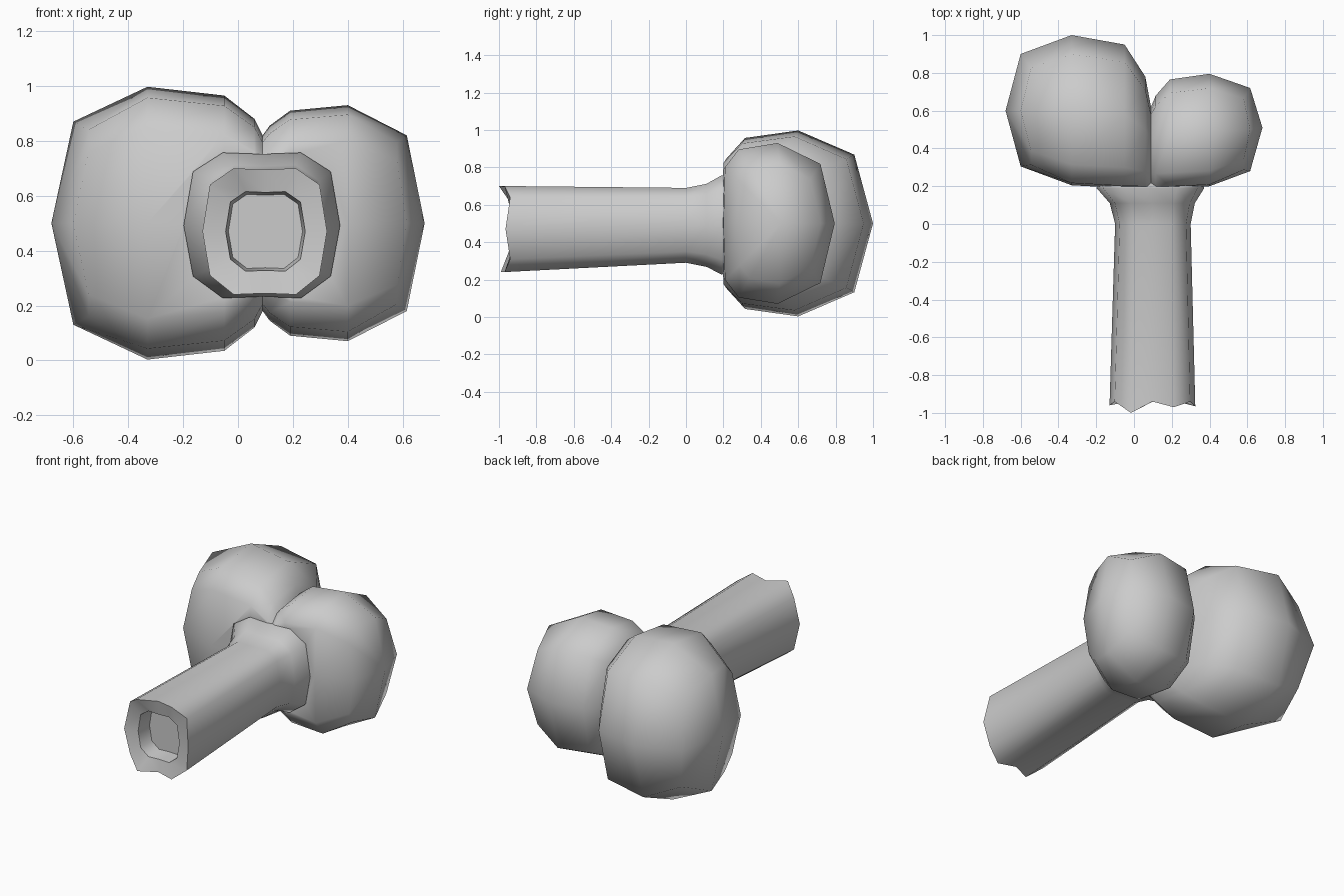
import bpy, bmesh

if "Cube" in bpy.data.objects:
    bpy.data.objects.remove(bpy.data.objects["Cube"])


def make_object(name, rings, start_pole=None, end_pole=None):
    """Loft closed rings; each end is a pole fan or a flat cap."""
    bm = bmesh.new()
    vr = [[bm.verts.new(p) for p in r] for r in rings]
    n = len(vr[0])
    for a, b in zip(vr, vr[1:]):
        for i in range(n):
            j = (i + 1) % n
            bm.faces.new((a[i], a[j], b[j], b[i]))
    for ring, pole in ((vr[0], start_pole), (vr[-1], end_pole)):
        if pole:
            p = bm.verts.new(pole)
            for i in range(n):
                bm.faces.new((ring[i], ring[(i + 1) % n], p))
        else:
            bm.faces.new(ring)
    bmesh.ops.recalc_face_normals(bm, faces=bm.faces)
    me = bpy.data.meshes.new(name)
    bm.to_mesh(me)
    bm.free()
    ob = bpy.data.objects.new(name, me)
    bpy.context.collection.objects.link(ob)
    return ob


def knob_ring(x, yf, ym, yb, zh, dx=0.0):
    """Ten-sided section in the yz plane, flatter towards the shaft."""
    d = ym - yf
    top = [(x, yf, 0), (x + dx, yf + 0.03 * d, 0.7 * zh),
           (x + dx, yf + 0.28 * d, 0.92 * zh), (x, ym, zh),
           (x + dx, ym + 0.75 * (yb - ym), 0.74 * zh), (x, yb, 0)]
    pts = top + [(px, py, -pz) for px, py, pz in reversed(top[1:-1])]
    return [(px, py, pz + 0.5) for px, py, pz in pts]


def shaft_ring(y, xc, zc, hx, hz, wobble=None):
    """Twelve-sided section in the xz plane, optional ragged rim."""
    unit = [(1, 0), (.88, .74), (.5, 1), (0, .98), (-.5, 1), (-.88, .74),
            (-1, 0), (-.88, -.7), (-.5, -1), (0, -.98), (.5, -1), (.88, -.7)]
    w = wobble or [0] * 12
    return [(xc + u * hx, y + d, zc + v * hz) for (u, v), d in zip(unit, w)]


# Two rounded knobs sharing one crease, lofted along x
bone_knobs = make_object("bone_knobs", [
    knob_ring(-0.60, 0.305, 0.60, 0.90, 0.37, 0.055),
    knob_ring(-0.33, 0.205, 0.60, 1.00, 0.497),
    knob_ring(-0.05, 0.19, 0.58, 0.95, 0.465),
    knob_ring(0.06, 0.19, 0.50, 0.78, 0.38),
    knob_ring(0.09, 0.19, 0.45, 0.62, 0.32),
    knob_ring(0.115, 0.19, 0.46, 0.68, 0.355),
    knob_ring(0.19, 0.19, 0.48, 0.765, 0.41),
    knob_ring(0.40, 0.20, 0.49, 0.795, 0.43),
    knob_ring(0.615, 0.28, 0.50, 0.72, 0.32, -0.035),
], (-0.68, 0.60, 0.5), (0.68, 0.51, 0.5))

# Shaft with flared neck, ragged rim and shallow socket
rim = [-.025, 0, -.03, 0, -.06, 0, -.02, 0, -.05, 0, -.03, 0]
shaft = make_object("shaft", [
    shaft_ring(-0.84, 0.10, 0.47, 0.135, 0.135),
    shaft_ring(-0.94, 0.10, 0.47, 0.145, 0.145),
    shaft_ring(-0.94, 0.0975, 0.47, 0.227, 0.23, rim),
    shaft_ring(0.00, 0.10, 0.49, 0.20, 0.20),
    shaft_ring(0.11, 0.097, 0.49, 0.225, 0.222),
    shaft_ring(0.19, 0.087, 0.492, 0.285, 0.265),
    shaft_ring(0.32, 0.09, 0.495, 0.25, 0.24),
])

# Fuse the parts into one skin
mod = bone_knobs.modifiers.new("fuse", 'BOOLEAN')
mod.operation = 'UNION'
mod.solver = 'EXACT'
mod.object = shaft
bpy.context.view_layer.objects.active = bone_knobs
bone_knobs.select_set(True)
bpy.ops.object.modifier_apply(modifier=mod.name)
bpy.data.objects.remove(shaft)
bone_knobs.name = "bone"
bpy.ops.object.shade_smooth_by_angle(angle=1.0)
